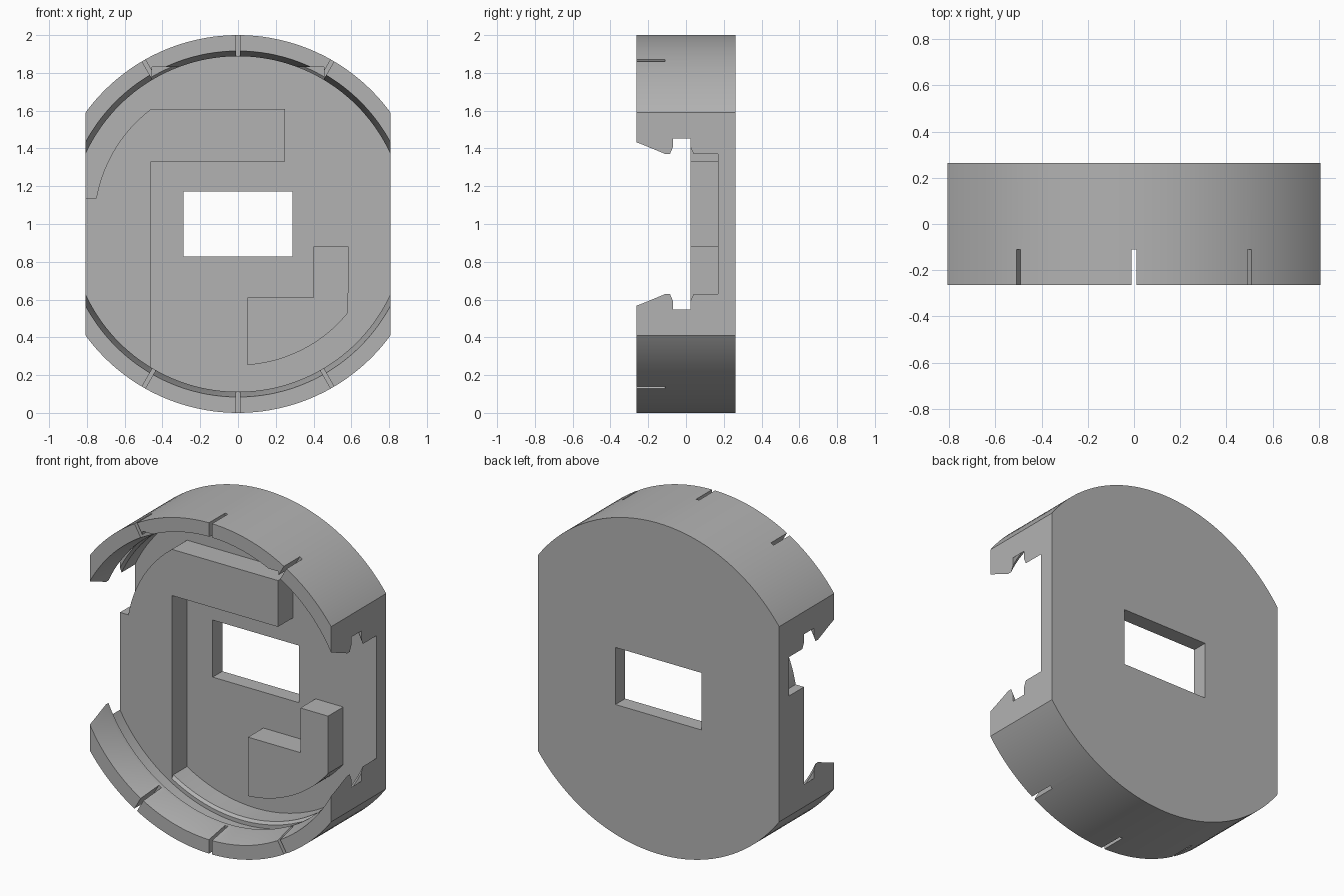
import bpy, bmesh
from math import pi, sin, cos, atan2, sqrt
from mathutils import Matrix, Vector

if "Cube" in bpy.data.objects:
    bpy.data.objects.remove(bpy.data.objects["Cube"])

FRONT, BACK, FLOOR, STEP = -0.263, 0.263, 0.17, 0.025
FLAT = 0.807  # half width between the flat sides

grey = bpy.data.materials.new("light grey")
grey.use_nodes = True
grey.diffuse_color = (0.45, 0.45, 0.45, 1)
grey.node_tree.nodes["Principled BSDF"].inputs["Base Color"].default_value = (0.45, 0.45, 0.45, 1)


def finish(bm, name):
    bmesh.ops.recalc_face_normals(bm, faces=bm.faces)
    mesh = bpy.data.meshes.new(name)
    bm.to_mesh(mesh)
    bm.free()
    mesh.materials.append(grey)
    ob = bpy.data.objects.new(name, mesh)
    bpy.context.collection.objects.link(ob)
    return ob


def lathe(name, profile, steps=144):
    """Revolve (radius, y) points about the y axis through z = 1."""
    bm = bmesh.new()
    verts = [bm.verts.new((r, y, 1)) for r, y in profile]
    edges = [bm.edges.new((a, b)) for a, b in zip(verts, verts[1:])]
    bmesh.ops.spin(bm, geom=verts + edges, cent=(0, 0, 1), axis=(0, 1, 0),
                   angle=2 * pi, steps=steps)
    bmesh.ops.remove_doubles(bm, verts=bm.verts, dist=1e-4)
    return finish(bm, name)


def prism(name, outline, y0, y1):
    """Extrude an (x, z) outline from y0 to y1."""
    bm = bmesh.new()
    face = bm.faces.new([bm.verts.new((x, y0, z)) for x, z in outline])
    out = bmesh.ops.extrude_face_region(bm, geom=[face])
    moved = [g for g in out["geom"] if isinstance(g, bmesh.types.BMVert)]
    bmesh.ops.translate(bm, verts=moved, vec=(0, y1 - y0, 0))
    return finish(bm, name)


def box(name, x0, x1, z0, z1, y0, y1):
    return prism(name, [(x0, z0), (x1, z0), (x1, z1), (x0, z1)], y0, y1)


def arc(r, start, end, n=20):
    """Points on a circle about the centre, between two (x, z) directions."""
    a, b = atan2(start[1] - 1, start[0]), atan2(end[1] - 1, end[0])
    if abs(b - a) > pi:
        b += 2 * pi if b < a else -2 * pi
    return [(r * cos(a + (b - a) * i / n), 1 + r * sin(a + (b - a) * i / n))
            for i in range(n + 1)]


def combine(target, tool, operation):
    mod = target.modifiers.new(operation.lower(), "BOOLEAN")
    mod.operation, mod.solver, mod.object = operation, "EXACT", tool
    bpy.context.view_layer.objects.active = target
    bpy.ops.object.modifier_apply(modifier=mod.name)
    bpy.data.objects.remove(tool)


# Round shell with a grooved, chamfered inner rim
housing = lathe("housing", [
    (0, FLOOR), (0.888, FLOOR), (0.888, 0.04), (0.903, STEP), (0.926, STEP),
    (0.926, -0.07), (0.903, -0.07), (0.888, -0.085), (0.888, -0.11),
    (0.916, FRONT), (1, FRONT), (1, BACK), (0, BACK)])

# Raised hooked step along the left and upper side
bottom = (-0.46, 1 - sqrt(0.91 ** 2 - 0.46 ** 2))
hook = (arc(0.763, (-0.75, 1.135), (-0.46, 1.61))
        + [(0.25, 1.61), (0.25, 1.33), (-0.46, 1.33)]
        + arc(0.91, bottom, (-0.85, 0.67)) + [(-0.95, 0.67), (-0.95, 1.135)])
combine(housing, prism("hooked_step", hook, STEP, 0.2), "UNION")

# Raised corner block at lower right
corner = arc(0.748, (0.05, 0.255), (0.585, 0.53)) + [
    (0.585, 0.88), (0.4, 0.88), (0.4, 0.61), (0.05, 0.61)]
combine(housing, prism("corner_block", corner, STEP, 0.2), "UNION")

# Flat sides
combine(housing, box("side_trim", -FLAT, FLAT, -0.5, 2.5, -0.5, 0.5), "INTERSECT")

# Rectangular window through the floor
combine(housing, box("window_cut", -0.288, 0.288, 0.827, 1.172, 0, 0.4), "DIFFERENCE")

# Small square corner notches in the upper rim
combine(housing, box("rim_notch_cut", -0.455, 0.455, 1.65, 1.83, -0.4, STEP - 0.001), "DIFFERENCE")

# Narrow relief slots through the rim
for side in (0, pi):
    for tilt in (-pi / 6, 0, pi / 6):
        slot = box("slot_cut", -0.01, 0.01, 0.84, 1.1, -0.4, -0.11)
        slot.data.transform(Matrix.Translation(Vector((0, 0, 1)))
                            @ Matrix.Rotation(side + tilt, 4, "Y"))
        combine(housing, slot, "DIFFERENCE")

bpy.ops.object.select_all(action="DESELECT")
housing.select_set(True)
bpy.context.view_layer.objects.active = housing
bpy.ops.object.shade_smooth_by_angle(angle=pi / 9)
